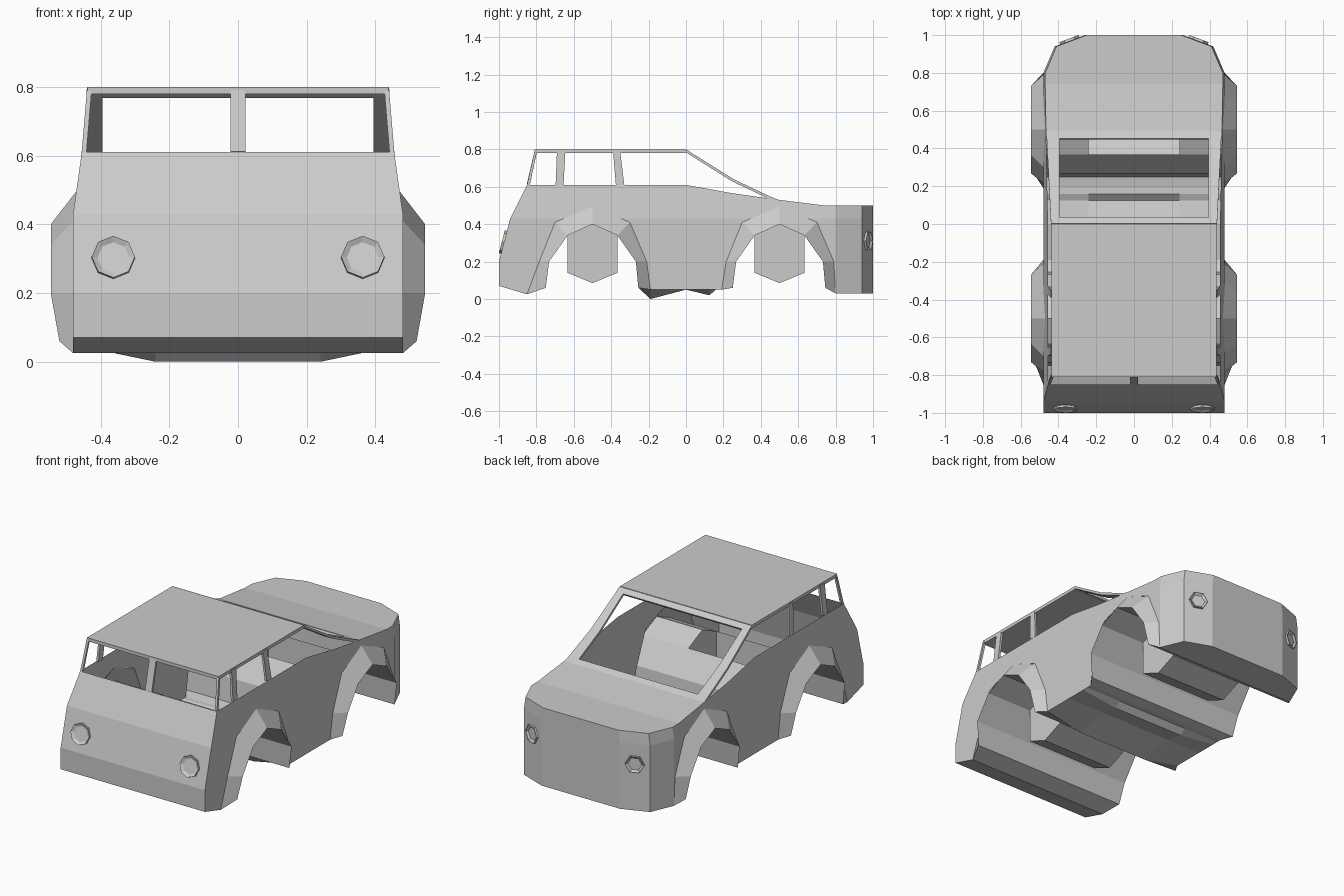
import bpy, bmesh, math
from mathutils import Vector

if "Cube" in bpy.data.objects:
    bpy.data.objects.remove(bpy.data.objects["Cube"])


def half(z):
    # half width of the body at height z (tumblehome above the crease)
    return 0.48 - max(0, z - 0.43) * 0.14


def finish(name, bm, mirror=False, thick=0):
    bmesh.ops.remove_doubles(bm, verts=bm.verts, dist=1e-4)
    bmesh.ops.recalc_face_normals(bm, faces=bm.faces)
    me = bpy.data.meshes.new(name)
    bm.to_mesh(me)
    bm.free()
    ob = bpy.data.objects.new(name, me)
    bpy.context.collection.objects.link(ob)
    if thick:
        m = ob.modifiers.new("thickness", 'SOLIDIFY')
        m.thickness = thick
        m.offset = 0
    if mirror:
        ob.modifiers.new("mirror", 'MIRROR')
    return ob


def grid(bm, rows, skip=()):
    # quads between successive rows of points
    vs = [[bm.verts.new(p) for p in r] for r in rows]
    for i in range(len(vs) - 1):
        for j in range(len(vs[0]) - 1):
            if (i, j) not in skip:
                bm.faces.new((vs[i][j], vs[i][j + 1], vs[i + 1][j + 1], vs[i + 1][j]))


def sheet(name, rows, skip=(), **kw):
    bm = bmesh.new()
    grid(bm, rows, skip)
    return finish(name, bm, **kw)


# wheel arch: rim of the flare and the line where it meets the body
RIM = [(-.25, .06, .52), (-.232, .2, .545), (-.133, .34, .545), (0, .4, .545),
       (.133, .34, .545), (.232, .2, .545), (.245, .06, .52)]
FLARE = [(-.285, .2), (-.2, .41), (0, .496), (.2, .41), (.29, .2)]


def rim(c):
    return [(c + y, z, x) for y, z, x in RIM]


def flare(c, first, last):
    return [first] + [(c + y, z) for y, z in FLARE] + [last]


rear_flare = flare(-.5, (-.85, .025), (-.19, .05))
front_flare = flare(.5, (.19, .05), (.8, .03))

# side panels
outline = [(-1, .07)] + rear_flare + [(0, .05)] + front_flare + [
    (.8, .5), (.74, .5), (.5, .53), (.25, .565), (0, .61),
    (-.85, .61), (-.94, .43), (-1, .2)]
bm = bmesh.new()
bm.faces.new([bm.verts.new((0, y, z)) for y, z in outline])
bm.normal_update()
bmesh.ops.triangulate(bm, faces=bm.faces[:])
bmesh.ops.bisect_plane(bm, geom=bm.verts[:] + bm.edges[:] + bm.faces[:],
                       plane_co=(0, 0, .43), plane_no=(0, 0, 1))
for v in bm.verts:
    v.co.x = half(v.co.z)
finish("side_panel", bm, mirror=True)

# flared fenders
for name, c, line in (("rear_fender", -.5, rear_flare), ("front_fender", .5, front_flare)):
    sheet(name, [[(x, y, z) for y, z, x in rim(c)],
                 [(half(z), y, z) for y, z in line]], mirror=True)

# tailgate panel
sheet("tailgate", [[(-half(z), y, z), (half(z), y, z)] for y, z in
                   [(-.85, .61), (-.94, .43), (-1, .2), (-1, .07), (-.85, .025)]])

# underbody running over the arches, with a dropped keel in the middle
under = [(-.85, .025, .48)] + rim(-.5) + [
    (-.19, .05, .48), (0, .05, .48), (.125, .05, .48), (.16, .05, .48), (.19, .05, .48)
] + rim(.5) + [(.8, .03, .48), (.94, .03, .42), (1, .03, .26)]
keel = {-.19: 0, .125: .02}
rows, skip = [], []
for i, (y, z, x) in enumerate(under):
    zc = keel.get(y, z)
    rows.append([(-x, y, z), (-.24, y, zc), (.24, y, zc), (x, y, z)])
    if z == .4:
        skip += [(i - 1, 1), (i, 1)]
sheet("underbody", rows, skip)

# hexagonal axle wells hanging between the wheels
for name, c in (("rear_axle_well", -.5), ("front_axle_well", .5)):
    prof = [(c, .4), (c - .133, .34), (c - .133, .14), (c, .085),
            (c + .133, .14), (c + .133, .34)]
    bm = bmesh.new()
    grid(bm, [[(-.24, y, z), (.24, y, z)] for y, z in prof[1:]])
    for s in (-.24, .24):
        bm.faces.new([bm.verts.new((s, y, z)) for y, z in prof])
    finish(name, bm)

# wrapped nose panel
plan = [(.48, .8), (.42, .94), (.26, 1)]
plan += [(-x, y) for x, y in reversed(plan)]
sheet("nose", [[(math.copysign(abs(x) - d, x), y, z) for x, y in plan]
               for z, d in ((.03, 0), (.43, 0), (.5, .01))])

# hood
sheet("hood", [[(-x, y, z), (x, y, z)] for y, z, x in
               [(.46, .535, .465), (.5, .53, .466), (.74, .5, .47), (.8, .5, .47),
                (.94, .5, .41), (1, .5, .25)]])

# windscreen frame
screen = [(0, .793, .44), (.03, .773, .441), (.25, .635, .452), (.45, .54, .462), (.5, .52, .465)]
sheet("windscreen_frame", [[(-x, y, z), (-.395, y, z), (.395, y, z), (x, y, z)]
                           for y, z, x in screen], skip=[(1, 1), (2, 1)], thick=.014)

# roof slab
bm = bmesh.new()
bmesh.ops.create_cube(bm, size=1)
for v in bm.verts:
    v.co = (v.co.x * .876, -.405 + v.co.y * .81, .79 + v.co.z * .02)
finish("roof", bm)

# window pillars: bottom y range, top y range
for name, b0, b1, t0, t1 in (("rear_pillar", -.85, -.835, -.81, -.797),
                             ("back_pillar", -.697, -.655, -.69, -.645),
                             ("middle_pillar", -.375, -.33, -.39, -.352)):
    sheet(name, [[(.448, b0, .61), (.448, b1, .61)], [(.433, t0, .79), (.433, t1, .79)]],
          mirror=True, thick=.014)
sheet("rear_window_post", [[(-.022, -.845, .61), (.022, -.845, .61)],
                           [(-.022, -.803, .79), (.022, -.803, .79)]], thick=.014)


# round lamps with a dished rim
def lamp(name, centre, normal, r, n):
    q = Vector(normal).to_track_quat('Z', 'Y')
    bm = bmesh.new()
    rings = []
    for k, off in ((1, -.004), (.98, .012), (.72, .002)):
        rings.append([Vector(centre) + q @ Vector((
            r * k * math.cos(2 * math.pi * i / n), r * k * math.sin(2 * math.pi * i / n), off))
            for i in range(n + 1)])
    grid(bm, rings)
    bm.faces.new([bm.verts.new(p) for p in rings[-1][:-1]])
    finish(name, bm, mirror=True)


lamp("tail_lamp", (.363, -.973, .303), (0, -.968, .252), .064, 8)
lamp("head_lamp", (.34, .97, .31), (.351, .936, 0), .055, 6)
